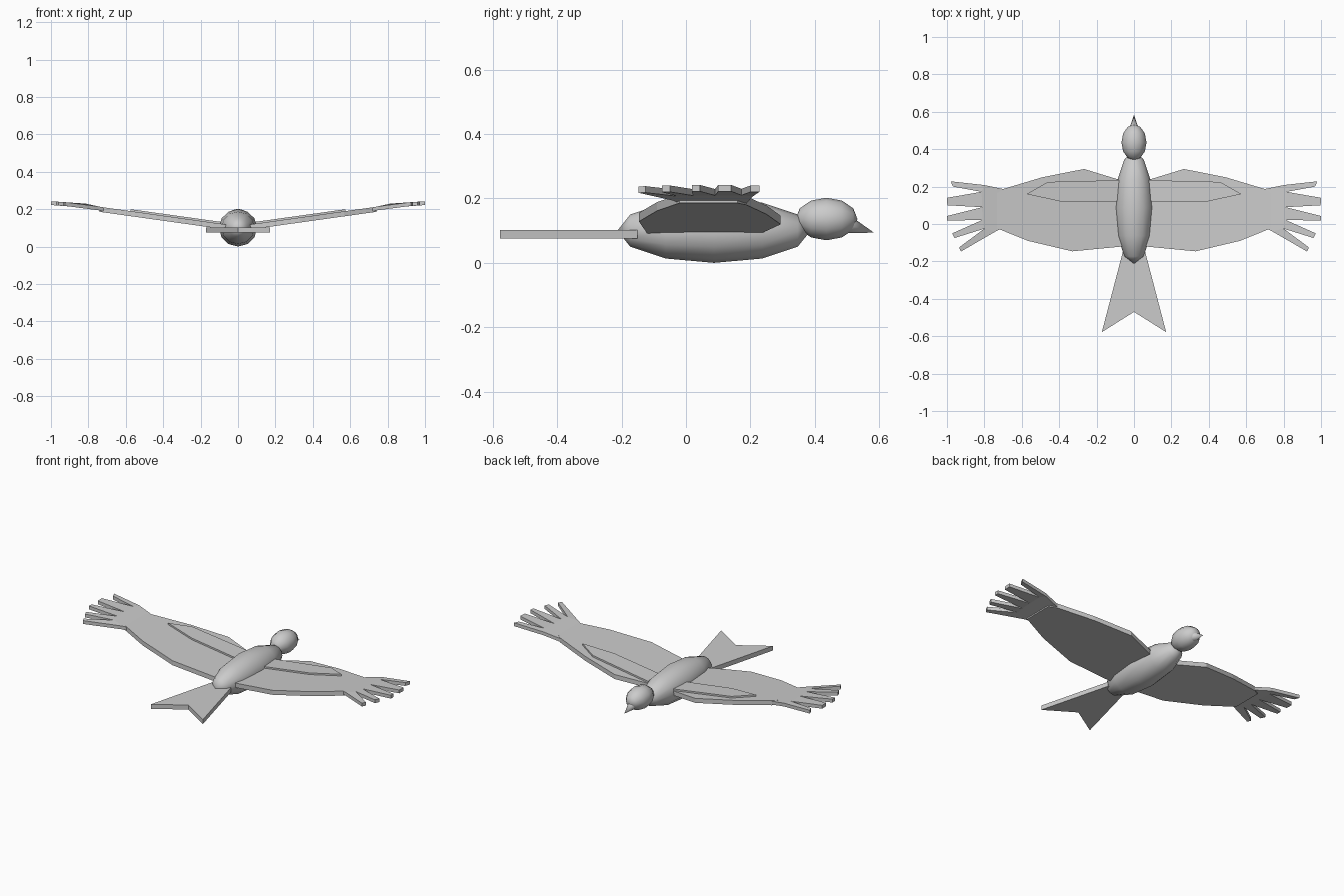
import bpy, bmesh, math
from mathutils import Matrix

if "Cube" in bpy.data.objects:
    bpy.data.objects.remove(bpy.data.objects["Cube"])

grey = bpy.data.materials.new("feather_grey")
grey.diffuse_color = (0.6, 0.6, 0.6, 1)
grey.use_nodes = True
grey.node_tree.nodes["Principled BSDF"].inputs["Base Color"].default_value = grey.diffuse_color


def finish(name, bm, smooth=False):
    bmesh.ops.recalc_face_normals(bm, faces=bm.faces)
    me = bpy.data.meshes.new(name)
    bm.to_mesh(me)
    bm.free()
    me.materials.append(grey)
    for p in me.polygons:
        p.use_smooth = smooth
    ob = bpy.data.objects.new(name, me)
    bpy.context.collection.objects.link(ob)
    return ob


def ellipsoid(name, centre, radii):
    """Low-poly sphere with its poles along y."""
    bm = bmesh.new()
    bmesh.ops.create_uvsphere(bm, u_segments=12, v_segments=6, radius=1)
    bm.transform(Matrix.Translation(centre) @ Matrix.Diagonal((*radii, 1))
                 @ Matrix.Rotation(math.radians(90), 4, 'X'))
    return finish(name, bm, True)


def slab(name, faces, bottom, thick, side=1):
    """Plate from outlines in x, y whose underside follows bottom(x)."""
    bm = bmesh.new()
    verts = {}

    def vert(p):
        if p not in verts:
            verts[p] = bm.verts.new((p[0] * side, p[1], bottom(p[0])))
        return verts[p]

    base = [bm.faces.new([vert(p) for p in f]) for f in faces]
    bmesh.ops.recalc_face_normals(bm, faces=base)
    ext = bmesh.ops.extrude_face_region(bm, geom=base, use_keep_orig=True)
    for g in ext["geom"]:
        if isinstance(g, bmesh.types.BMVert):
            g.co.z += thick
    return finish(name, bm)


# Body and head
ellipsoid("body", (0, 0.087, 0.1), (0.102, 0.3, 0.1))
ellipsoid("head", (0, 0.436, 0.136), (0.067, 0.096, 0.066))

# Beak, pointing forward and slightly down
bm = bmesh.new()
bmesh.ops.create_cone(bm, cap_ends=True, segments=8, radius1=0.03,
                      radius2=0, depth=0.09)
bm.transform(Matrix.Translation((0, 0.54, 0.107))
             @ Matrix.Rotation(math.radians(-107), 4, 'X'))
beak = finish("beak", bm, True)

# Forked tail
slab("tail", [[(-0.06, -0.15), (0.06, -0.15), (0.172, -0.578), (0, -0.47)],
              [(-0.06, -0.15), (0, -0.47), (-0.172, -0.578)]],
     lambda x: 0.075, 0.027)


def wing_z(x):
    return 0.082 + 0.14 * x


def hand_z(x):
    if x < 0.82:
        return 0.18 + (x - 0.68) * 0.22
    return 0.211 + (x - 0.82) * 0.06


wing = [(0.02, 0.21), (0.09, 0.24), (0.267, 0.294), (0.49, 0.25),
        (0.7, 0.187), (0.74, 0.16), (0.74, -0.02), (0.567, -0.09),
        (0.33, -0.146), (0.08, -0.122), (0.02, -0.11)]
covert = [(0.05, 0.235), (0.46, 0.225), (0.575, 0.16), (0.39, 0.12),
          (0.05, 0.12)]
# Feather roots and tips, leading edge first
roots = [(0.80, 0.208), (0.815, 0.172), (0.812, 0.09), (0.81, 0.022),
         (0.80, -0.025), (0.74, -0.04)]
tips = [((0.98, 0.228), (0.968, 0.2)), ((1.0, 0.14), (0.998, 0.1)),
        ((1.0, 0.043), (1.0, 0.018)), ((0.972, -0.05), (0.96, -0.075)),
        ((0.935, -0.125), (0.925, -0.147))]
hand = [[(0.69, 0.185)] + roots + [(0.7, -0.02)]]
for i, (a, b) in enumerate(tips):
    hand.append([roots[i], a, b, roots[i + 1]])

# Wings with raised covert panels and spread end feathers
for side, label in ((1, "right"), (-1, "left")):
    slab(label + "_wing", [wing], wing_z, 0.027, side)
    slab(label + "_covert", [covert], lambda x: wing_z(x) + 0.02, 0.017, side)
    slab(label + "_end_feathers", hand, hand_z, 0.02, side)

# Keep the beak base crisp
bpy.ops.object.select_all(action='DESELECT')
beak.select_set(True)
bpy.context.view_layer.objects.active = beak
bpy.ops.object.shade_smooth_by_angle(angle=math.radians(50))
